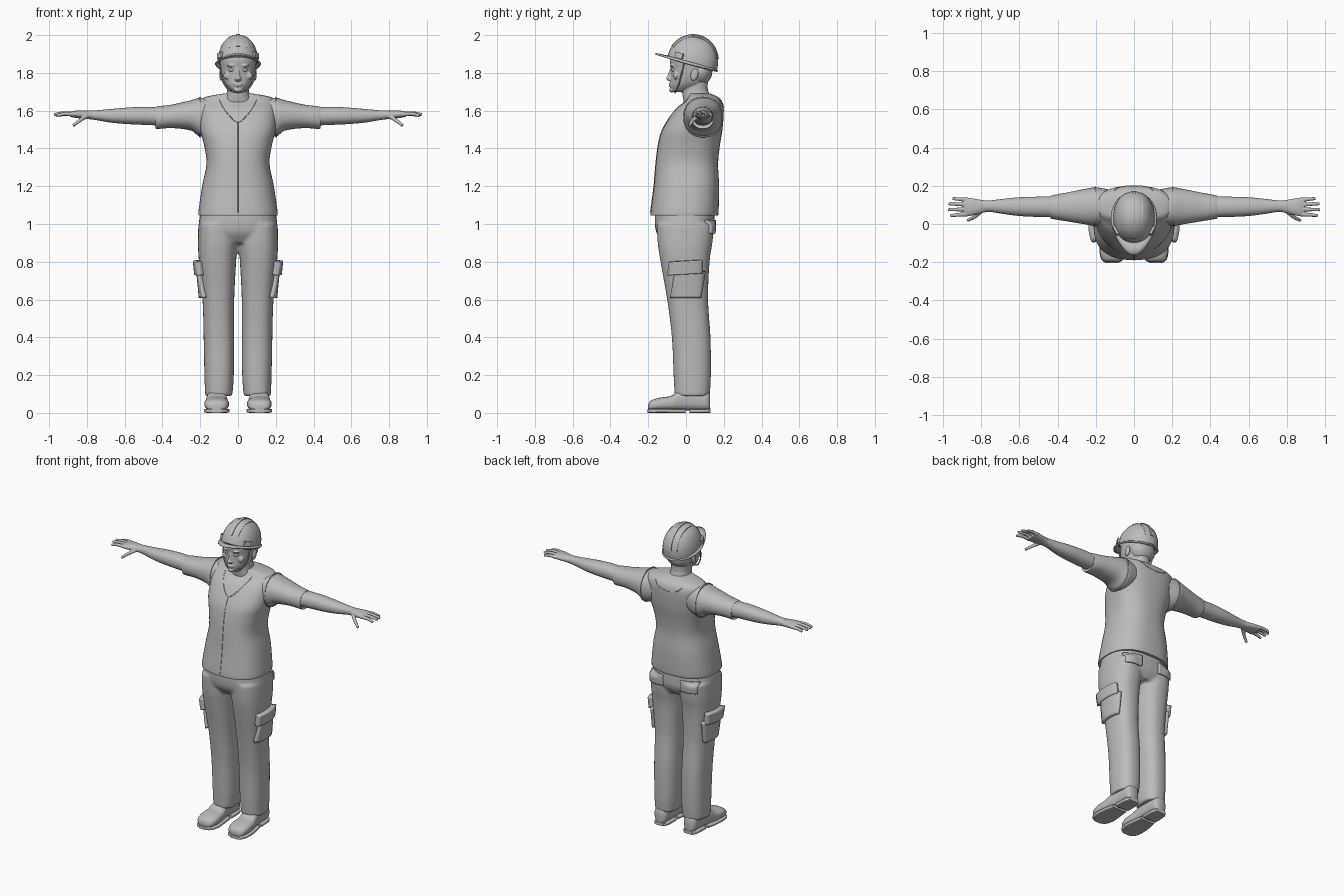
import bpy, bmesh, math
from mathutils import Vector, Matrix
from mathutils.bvhtree import BVHTree

cube = bpy.data.objects.get("Cube")
if cube:
    bpy.data.objects.remove(cube)

grey = bpy.data.materials.new("plain grey")
grey.use_nodes = True
grey.diffuse_color = (0.5, 0.5, 0.5, 1)
grey.node_tree.nodes["Principled BSDF"].inputs["Base Color"].default_value = grey.diffuse_color
SIDES = (("left", 1), ("right", -1))


def finish(bm, name, voxel=0, smooth=0, thick=0, angle=50):
    """Turn a bmesh into a smooth shaded object."""
    bmesh.ops.recalc_face_normals(bm, faces=bm.faces)
    mesh = bpy.data.meshes.new(name)
    bm.to_mesh(mesh)
    bm.free()
    ob = bpy.data.objects.new(name, mesh)
    bpy.context.collection.objects.link(ob)
    mesh.materials.append(grey)
    bpy.ops.object.select_all(action="DESELECT")
    ob.select_set(True)
    bpy.context.view_layer.objects.active = ob
    if voxel:
        mod = ob.modifiers.new("blend", "REMESH")
        mod.mode, mod.voxel_size, mod.use_smooth_shade = "VOXEL", voxel, True
        mod = ob.modifiers.new("soften", "SMOOTH")
        mod.factor, mod.iterations = 0.5, smooth
    if thick:
        mod = ob.modifiers.new("thickness", "SOLIDIFY")
        mod.thickness, mod.offset = thick, 0
    bpy.ops.object.shade_smooth_by_angle(angle=math.radians(angle))
    return ob


def spline(rows, steps):
    """Catmull-Rom interpolation through rows of numbers."""
    rows = [Vector(r) for r in rows]
    out = []
    for i in range(len(rows) - 1):
        p, q = rows[i], rows[i + 1]
        a, b = rows[max(i - 1, 0)], rows[min(i + 2, len(rows) - 1)]
        for k in range(steps):
            t = k / steps
            out.append(((p * 2) + (q - a) * t + (a * 2 - p * 5 + q * 4 - b) * t ** 2
                        + (p * 3 - a - q * 3 + b) * t ** 3) / 2)
    return out + [rows[-1]]


def bridge(bm, rings, cap=True):
    for a, b in zip(rings, rings[1:]):
        for i in range(len(a)):
            j = (i + 1) % len(a)
            bm.faces.new((a[i], a[j], b[j], b[i]))
    if cap:
        bm.faces.new(rings[0])
        bm.faces.new(rings[-1])


def loft(bm, axis, rows, sign=1, power=2.2, count=32, steps=4, cap=True):
    """Rows are (position, low a, high a, low b, high b) along an axis."""
    rings = []
    for t, a0, a1, b0, b1 in spline(rows, steps):
        ring = []
        for i in range(count):
            ang = math.tau * i / count
            c, s = math.cos(ang), math.sin(ang)
            a = (a0 + a1) / 2 + (a1 - a0) / 2 * math.copysign(abs(c) ** (2 / power), c)
            b = (b0 + b1) / 2 + (b1 - b0) / 2 * math.copysign(abs(s) ** (2 / power), s)
            x, y, z = {"x": (t, a, b), "y": (a, t, b), "z": (a, b, t)}[axis]
            ring.append(bm.verts.new((x * sign, y, z)))
        rings.append(ring)
    bridge(bm, rings, cap)


def tube(bm, points, radii, count=10):
    """Round tube along a list of points."""
    rings = []
    for i, p in enumerate(points):
        d = points[min(i + 1, len(points) - 1)] - points[max(i - 1, 0)]
        rot = d.to_track_quat("Z", "Y")
        r = radii[i] if isinstance(radii, list) else radii
        rings.append([bm.verts.new(p + rot @ Vector((r * math.cos(math.tau * k / count),
                      r * math.sin(math.tau * k / count), 0))) for k in range(count)])
    bridge(bm, rings)


def ball(bm, centre, size, tilt=0):
    m = Matrix.Translation(centre) @ Matrix.Rotation(tilt, 4, "X") @ Matrix.Diagonal((*size, 1))
    bmesh.ops.create_uvsphere(bm, u_segments=20, v_segments=12, radius=1, matrix=m)


def tree_of(ob):
    return BVHTree.FromObject(ob, bpy.context.evaluated_depsgraph_get())


def seam(name, tree, points, direction):
    """Thin piping laid on a surface."""
    d, line = Vector(direction), []
    for p in spline(points, 8):
        hit = tree.ray_cast(p - d, d)[0]
        if hit:
            line.append(hit)
    bm = bmesh.new()
    tube(bm, line, 0.0025, 6)
    finish(bm, name)


def patch(name, tree, corner, u, v, direction, thick, n=10):
    """Pocket panel moulded onto a surface."""
    bm, d = bmesh.new(), Vector(direction)
    grid = {}
    for i in range(n + 1):
        for j in range(n + 1):
            p = Vector(corner) + Vector(u) * i / n + Vector(v) * j / n
            hit = tree.ray_cast(p - d, d)[0]
            if hit:
                grid[i, j] = bm.verts.new(hit - d * thick * 0.3)
    for i in range(n):
        for j in range(n):
            quad = [grid.get(k) for k in ((i, j), (i + 1, j), (i + 1, j + 1), (i, j + 1))]
            if all(quad):
                bm.faces.new(quad)
    finish(bm, name, thick=thick)


# Vest body
bm = bmesh.new()
loft(bm, "z", [(z, -w, w, f, b) for z, w, f, b in (
    (1.045, .205, -.185, .165), (1.06, .21, -.188, .172), (1.2, .19, -.17, .175),
    (1.32, .167, -.16, .17), (1.42, .18, -.147, .18), (1.5, .2, -.125, .193),
    (1.6, .205, -.062, .2), (1.645, .2, -.012, .193), (1.672, .175, .012, .17),
    (1.69, .08, .015, .13))], power=2.5, count=48)
vest = finish(bm, "vest")
vest_tree = tree_of(vest)
seam("vest_zip", vest_tree, [(0, 0, 1.54), (0, 0, 1.3), (0, 0, 1.06)], (0, 1, 0))
seam("vest_neckline", vest_tree, [(-.1, 0, 1.66), (-.06, 0, 1.59), (0, 0, 1.54),
                                  (.06, 0, 1.59), (.1, 0, 1.66)], (0, 1, 0))
seam("vest_back_neckline", vest_tree, [(-.1, 0, 1.66), (-.07, 0, 1.63), (0, 0, 1.615),
                                       (.07, 0, 1.63), (.1, 0, 1.66)], (0, -1, 0))

# Trousers: hips and legs blended together
bm = bmesh.new()
loft(bm, "z", [(1.06, -.2, .2, -.165, .15), (1, -.208, .208, -.165, .152),
               (.95, -.208, .208, -.155, .148), (.9, -.15, .15, -.12, .12)], power=2.5)
for side, s in SIDES:
    loft(bm, "z", [(1, .01, .208, -.155, .15), (.9, .003, .212, -.15, .14),
                   (.8, .01, .207, -.135, .125), (.6, .02, .188, -.1, .117),
                   (.4, .02, .182, -.075, .13), (.2, .022, .178, -.066, .132),
                   (.09, .03, .174, -.06, .126)], s, power=2.4)
trousers = finish(bm, "trousers", voxel=.009, smooth=6)
leg_tree = tree_of(trousers)

for side, s in SIDES:
    # Pockets
    inward = (-s, 0, 0)
    patch(side + "_cargo_pocket", leg_tree, (s * .1, -.078, .61), (0, .155, 0), (0, .02, .14), inward, .025)
    patch(side + "_cargo_flap", leg_tree, (s * .1, -.088, .73), (0, .17, .01), (0, 0, .07), inward, .04)
    patch(side + "_back_pocket", leg_tree, (s * .065, 0, .95), (s * .11, 0, 0), (0, 0, .07), (0, -1, 0), .014)

    # Boots with separate sole and heel
    bm = bmesh.new()
    loft(bm, "y", [(-.2, .085, .145, .015, .045), (-.185, .06, .168, .012, .066),
                   (-.14, .048, .178, .012, .08), (-.08, .052, .174, .012, .09),
                   (-.03, .058, .165, .012, .12), (.05, .06, .155, .012, .13),
                   (.11, .063, .152, .012, .12), (.128, .08, .135, .015, .1)], s, power=2.6)
    finish(bm, side + "_boot")
    bm = bmesh.new()
    loft(bm, "y", [(-.205, .085, .145, 0, .02), (-.185, .056, .172, 0, .022),
                   (-.13, .044, .181, 0, .022), (-.06, .05, .175, 0, .022),
                   (-.002, .057, .163, 0, .022)], s, power=5)
    loft(bm, "y", [(.018, .056, .16, 0, .022), (.1, .058, .156, 0, .022),
                   (.13, .075, .14, 0, .022)], s, power=5)
    finish(bm, side + "_sole")

    # Sleeve, armhole and arm
    bm = bmesh.new()
    loft(bm, "x", [(.13, .0, .18, 1.48, 1.665), (.2, -.01, .192, 1.463, 1.668),
                   (.25, -.003, .185, 1.495, 1.655), (.35, .014, .165, 1.508, 1.632),
                   (.43, .027, .15, 1.503, 1.622), (.432, .035, .142, 1.512, 1.614)], s)
    finish(bm, side + "_sleeve")
    bm = bmesh.new()
    loft(bm, "x", [(.198, -.014, .196, 1.458, 1.674), (.206, -.013, .195, 1.46, 1.673)], s, steps=1)
    finish(bm, side + "_armhole_trim")
    bm = bmesh.new()
    loft(bm, "x", [(.38, .035, .145, 1.52, 1.615), (.5, .037, .143, 1.525, 1.62),
                   (.6, .042, .14, 1.53, 1.615), (.68, .052, .132, 1.538, 1.608),
                   (.75, .063, .124, 1.55, 1.602), (.8, .063, .123, 1.556, 1.6)], s)
    finish(bm, side + "_arm")

    # Hand: palm, four fingers and thumb blended together
    bm = bmesh.new()
    loft(bm, "x", [(.77, .064, .122, 1.556, 1.598), (.81, .054, .128, 1.557, 1.6),
                   (.86, .042, .136, 1.562, 1.6), (.89, .045, .134, 1.568, 1.594)], s)
    fingers = [((.87, .126, 1.58), (.91, .13, 1.582), (.95, .133, 1.574)),
               ((.87, .101, 1.582), (.92, .104, 1.586), (.972, .106, 1.579)),
               ((.87, .076, 1.582), (.92, .076, 1.587), (.975, .075, 1.58)),
               ((.87, .052, 1.58), (.92, .048, 1.583), (.962, .044, 1.573)),
               ((.8, .068, 1.572), (.835, .038, 1.55), (.872, .018, 1.521))]
    for finger in fingers:
        path = [Vector((x * s, y, z)) for x, y, z in finger]
        line = spline(path, 5)
        tube(bm, line, [.0125 - .005 * i / len(line) for i in range(len(line))])
    finish(bm, side + "_hand", voxel=.003, smooth=4)

# Neck, head and face
bm = bmesh.new()
loft(bm, "z", [(1.63, -.09, .09, -.01, .145), (1.68, -.064, .064, -.018, .127),
               (1.72, -.058, .058, -.02, .115), (1.8, -.06, .06, -.02, .12)])
loft(bm, "z", [(z, -w, w, f, b) for z, w, f, b in (
    (1.698, .02, -.065, -.02), (1.708, .038, -.08, .04), (1.735, .065, -.084, .09),
    (1.77, .081, -.08, .115), (1.82, .091, -.08, .135), (1.88, .095, -.083, .145),
    (1.94, .06, -.04, .11))], power=2.1)
loft(bm, "z", [(1.758, -.017, .017, -.094, -.06), (1.77, -.018, .018, -.106, -.06),
               (1.785, -.011, .011, -.098, -.06), (1.825, -.007, .007, -.084, -.06)], count=16)
ball(bm, (0, -.083, 1.742), (.024, .009, .006))
ball(bm, (0, -.083, 1.733), (.02, .009, .006))
ball(bm, (0, -.075, 1.71), (.022, .014, .014))
for side, s in SIDES:
    ball(bm, (s * .035, -.073, 1.838), (.024, .012, .007))
    ball(bm, (s * .056, -.053, 1.785), (.022, .014, .02))
finish(bm, "head", voxel=.004, smooth=3)
for side, s in SIDES:
    bm = bmesh.new()
    ball(bm, (s * .034, -.066, 1.815), (.016, .013, .009))
    finish(bm, side + "_eye")
    bm = bmesh.new()
    ball(bm, (s * .089, .045, 1.79), (.01, .02, .032), -.25)
    finish(bm, side + "_ear")
    bm = bmesh.new()
    tube(bm, spline([(s * .098, -.01, 1.85), (s * .086, -.03, 1.77),
                     (s * .05, -.05, 1.71), (0, -.058, 1.695)], 6), .004, 6)
    finish(bm, side + "_chin_strap")
bm = bmesh.new()
ball(bm, (0, .075, 1.81), (.088, .065, .075))
finish(bm, "hair")

# Hard hat, modelled level and then tilted back
tilt = Matrix.Translation((0, .033, 1.853)) @ Matrix.Rotation(math.radians(-15), 4, "X")
DOME = (.108, .136, .148)


def hat_part(bm, name, **kw):
    bm.transform(tilt)
    return finish(bm, name, **kw)


bm = bmesh.new()
rows = []
for i in range(15):
    a = math.pi / 2 * i / 14.3
    r = math.cos(a) ** .9
    rows.append((DOME[2] * math.sin(a), -DOME[0] * r, DOME[0] * r, -DOME[1] * r, DOME[1] * r))
loft(bm, "z", rows, count=40, steps=1)
hat_part(bm, "hat_shell")

# Crown ridges
bm = bmesh.new()
for x, w, rise in ((0, .014, .005), (-.042, .007, .003), (.042, .007, .003)):
    k = math.sqrt(1 - (x / DOME[0]) ** 2)
    rings = []
    for i in range(25):
        a = math.radians(22 + 136 * i / 24)
        rings.append([bm.verts.new((x + dx, -math.cos(a) * (DOME[1] * k + h), math.sin(a) * (DOME[2] * k + h)))
                      for dx, h in ((-w, -.02), (-w * .7, rise), (w * .7, rise), (w, -.02))])
    bridge(bm, rings)
hat_part(bm, "hat_ridges", angle=35)

# Brim with a longer peak at the front
bm = bmesh.new()
rings = []
for k in (0, .5, 1):
    ring = []
    for i in range(48):
        a = math.tau * i / 48
        c, s = math.cos(a), math.sin(a)
        peak = max(0, -s) ** 2
        ring.append(bm.verts.new((c * (.104 + .015 * k), s * (.132 + (.008 + .06 * peak) * k),
                                  -.006 * k * (1 - peak) - .004 * k)))
    rings.append(ring)
bridge(bm, rings, cap=False)
hat_part(bm, "hat_brim", thick=.009)
for side, s in SIDES:
    bm = bmesh.new()
    bmesh.ops.create_cube(bm, size=1, matrix=Matrix.Translation((s * .092, -.075, .02))
                          @ Matrix.Rotation(s * -.5, 4, "Z") @ Matrix.Diagonal((.02, .045, .03, 1)))
    hat_part(bm, side + "_hat_clip")
